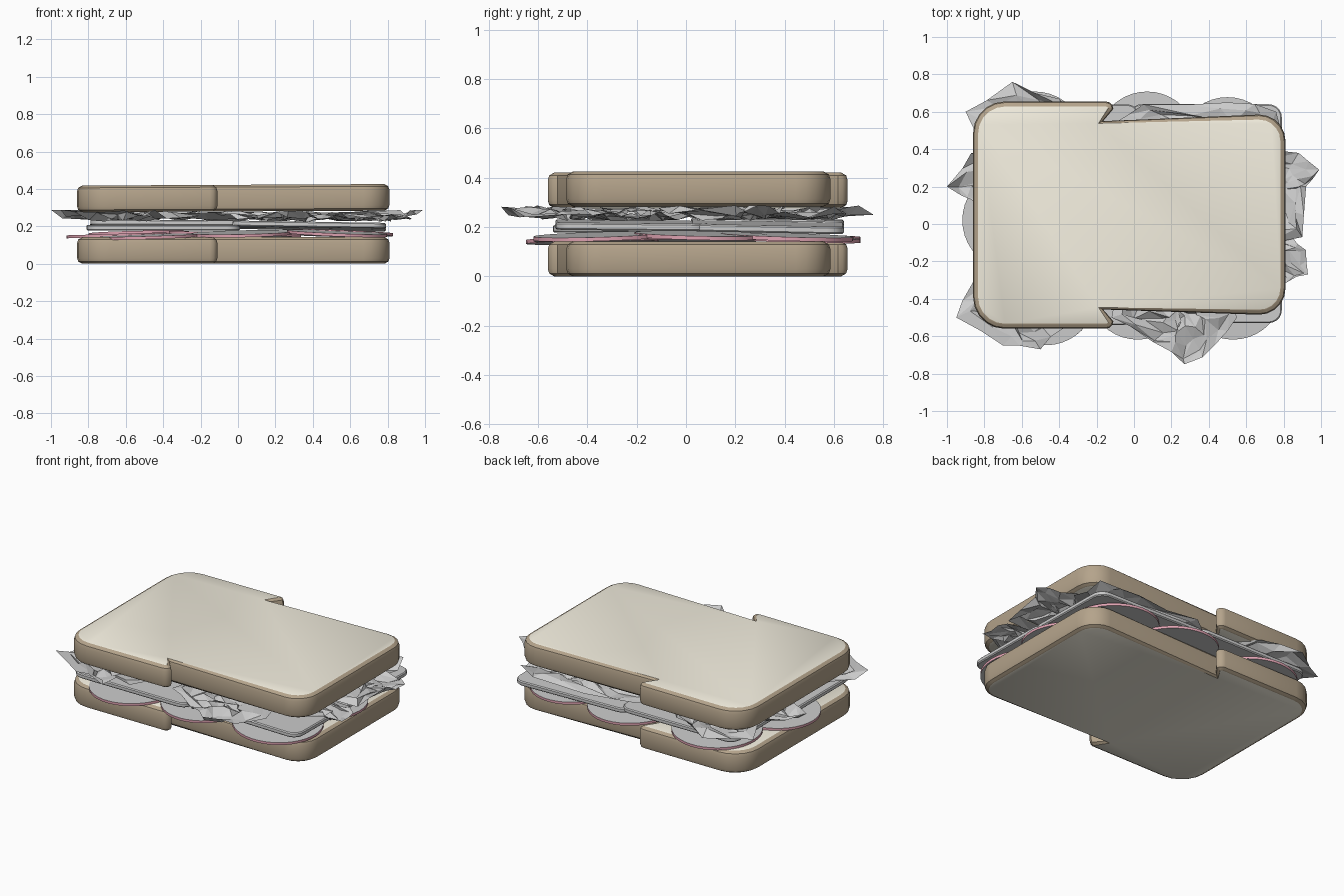
import bpy, bmesh, math, random
from mathutils import Vector

if "Cube" in bpy.data.objects:
    bpy.data.objects.remove(bpy.data.objects["Cube"])

random.seed(4)


def material(name, rgb):
    m = bpy.data.materials.new(name)
    m.diffuse_color = (*rgb, 1)
    m.use_nodes = True
    m.node_tree.nodes["Principled BSDF"].inputs["Base Color"].default_value = m.diffuse_color
    return m


CRUST = material("crust", (0.46, 0.37, 0.26))
CRUMB = material("crumb", (0.90, 0.86, 0.74))
PINK = material("rind", (0.75, 0.37, 0.45))
GREY = material("plain", (0.8, 0.8, 0.8))


def finish(bm, name, mats=(), loc=(0, 0, 0), rot=(0, 0, 0), smooth=True):
    bmesh.ops.recalc_face_normals(bm, faces=bm.faces)
    me = bpy.data.meshes.new(name)
    bm.to_mesh(me)
    bm.free()
    for m in mats:
        me.materials.append(m)
    ob = bpy.data.objects.new(name, me)
    bpy.context.collection.objects.link(ob)
    ob.location, ob.rotation_euler = loc, rot
    if smooth:
        bpy.ops.object.select_all(action='DESELECT')
        ob.select_set(True)
        bpy.context.view_layer.objects.active = ob
        bpy.ops.object.shade_smooth_by_angle(angle=math.radians(35))
    return ob


def arc(cx, cy, r, a0, a1, n):
    return [(cx + r * math.cos(math.radians(a0 + (a1 - a0) * i / n)),
             cy + r * math.sin(math.radians(a0 + (a1 - a0) * i / n))) for i in range(n + 1)]


def inset(pts, d):
    out = []
    for i, p in enumerate(pts):
        a, p, b = Vector(pts[i - 1]), Vector(p), Vector(pts[(i + 1) % len(pts)])
        u, v = (p - a).normalized(), (b - p).normalized()
        n = (Vector((-u.y, u.x)) + Vector((-v.y, v.x))).normalized()
        out.append(p + n * d)
    return out


def stack(outline, layers, name, mats, cap_mat, loc, rot=(0, 0, 0)):
    # Solid made of inset copies of an outline, closed by flat caps
    bm = bmesh.new()
    rings = [[bm.verts.new((p[0], p[1], z)) for p in inset(outline, d)] for d, z in layers]
    n = len(outline)
    for lo, hi in zip(rings, rings[1:]):
        for i in range(n):
            bm.faces.new((lo[i], lo[(i + 1) % n], hi[(i + 1) % n], hi[i]))
    for r in (rings[0], rings[-1]):
        bm.faces.new(r).material_index = cap_mat
    return finish(bm, name, mats, loc, rot)


# Bread: wide crown on the left, notch, narrower loaf on the right
slice_outline = (arc(-0.69, -0.39, 0.17, 180, 270, 5)
                 + arc(-0.15, -0.52, 0.04, 270, 360, 3) + [(-0.165, -0.457)]
                 + arc(0.67, -0.345, 0.14, 270, 360, 5)
                 + arc(0.67, 0.445, 0.14, 0, 90, 5)
                 + [(-0.165, 0.55)] + arc(-0.15, 0.615, 0.04, 0, 90, 3)
                 + arc(-0.69, 0.485, 0.17, 90, 180, 5))
bread_layers = [(0.027, 0), (0.02, 0.004), (0.006, 0.012), (0, 0.03),
                (0, 0.112), (0.006, 0.13), (0.02, 0.138), (0.027, 0.142)]
stack(slice_outline, bread_layers, "bottom_bread", (CRUST, CRUMB), 1, (0, 0, 0))
stack(slice_outline, bread_layers, "top_bread", (CRUST, CRUMB), 1, (0, 0, 0.28), (0, -0.005, 0))

# Cold cuts: x, y, z, tilt x, tilt y
cuts = [(-0.47, -0.38, 0.145, 0.02, -0.03), (0.02, -0.35, 0.160, 0.04, -0.02),
        (0.53, -0.35, 0.162, 0.03, 0.04), (-0.65, 0.02, 0.152, 0, -0.03),
        (-0.10, 0.04, 0.162, 0, 0.02), (0.56, 0.06, 0.166, -0.02, 0.04),
        (-0.53, 0.44, 0.160, -0.03, -0.02), (0.07, 0.44, 0.152, -0.03, 0.02),
        (0.50, 0.41, 0.160, -0.03, 0.03)]
for i, (x, y, z, tx, ty) in enumerate(cuts):
    bm = bmesh.new()
    bmesh.ops.create_cone(bm, cap_ends=True, segments=40, radius1=0.268, radius2=0.268, depth=0.016)
    for f in bm.faces:
        f.material_index = int(abs(f.normal.z) < 0.5)
    finish(bm, f"cold_cut_{i + 1}", (GREY, PINK), (x, y, z), (tx, ty, 0))

# Cheese: four rounded slices, two by two
hx, hy, r = 0.41, 0.31, 0.07
cheese = (arc(-hx + r, -hy + r, r, 180, 270, 5) + arc(hx - r, -hy + r, r, 270, 360, 5)
          + arc(hx - r, hy - r, r, 0, 90, 5) + arc(-hx + r, hy - r, r, 90, 180, 5))
cheese_layers = [(0.006, 0), (0, 0.006), (0, 0.024), (0.006, 0.03)]
for i, (x, y, z, tx, ty) in enumerate([(-0.40, -0.23, 0.178, 0, 0), (0.38, -0.22, 0.192, -0.01, 0.015),
                                       (-0.38, 0.33, 0.202, -0.01, 0.005), (0.38, 0.33, 0.185, -0.02, 0.02)]):
    stack(cheese, cheese_layers, f"cheese_{i + 1}", (), 0, (x, y, z), (tx, ty, 0))


def leaf(name, pts, rim_z):
    # Crumpled sheet: jittered rings shrinking from a ragged outline to its middle
    edge = []
    for i, p in enumerate(pts):
        a, b = Vector(p), Vector(pts[(i + 1) % len(pts)])
        k = (b - a).length * 0.08
        edge += [a, (a + b) / 2 + Vector((random.uniform(-k, k), random.uniform(-k, k)))]
    mid = sum(edge, Vector((0, 0))) / len(edge)
    bm = bmesh.new()
    rings = []
    for t in (1, 0.82, 0.62, 0.4, 0.2):
        ring = []
        for p in edge:
            q = mid + (p - mid) * t
            if t < 1:
                q += Vector((random.uniform(-0.025, 0.025), random.uniform(-0.025, 0.025)))
            base = 0.25 + (rim_z - 0.25) * t ** 3
            z = min(0.288, max(0.222, base + random.uniform(-0.026, 0.026)))
            ring.append(bm.verts.new((q.x, q.y, z)))
        rings.append(ring)
    n = len(edge)
    for a, b in zip(rings, rings[1:]):
        for i in range(n):
            j = (i + 1) % n
            bm.faces.new((a[i], a[j], b[j]))
            bm.faces.new((a[i], b[j], b[i]))
    c = bm.verts.new((mid.x, mid.y, 0.25))
    for i in range(n):
        bm.faces.new((rings[-1][i], rings[-1][(i + 1) % n], c))
    finish(bm, name, smooth=False)


# Lettuce leaves: outlines read from the top
leaf("lettuce_back_left", [(-0.9, 0.6), (-0.65, 0.76), (-0.4, 0.67), (-0.2, 0.5), (-0.3, 0.15), (-0.7, 0.2)], 0.265)
leaf("lettuce_left", [(-1.0, 0.2), (-0.87, 0.38), (-0.5, 0.4), (-0.2, 0.1), (-0.45, -0.15), (-0.87, 0.13)], 0.28)
leaf("lettuce_front_left", [(-0.95, -0.5), (-0.86, -0.31), (-0.5, -0.05), (-0.2, -0.3), (-0.38, -0.56),
                            (-0.5, -0.67), (-0.7, -0.65)], 0.265)
leaf("lettuce_front", [(-0.12, -0.5), (0.1, -0.63), (0.27, -0.75), (0.43, -0.65), (0.55, -0.5),
                       (0.4, -0.1), (0, -0.1)], 0.265)
leaf("lettuce_right_front", [(0.93, -0.27), (0.92, -0.14), (0.84, -0.06), (0.5, 0.05), (0.3, -0.2),
                             (0.5, -0.42), (0.82, -0.31)], 0.25)
leaf("lettuce_right", [(0.99, 0.29), (0.88, 0.38), (0.6, 0.4), (0.3, 0.2), (0.5, -0.1), (0.9, -0.07), (0.92, 0.2)], 0.272)
leaf("lettuce_back", [(-0.12, 0.53), (0.05, 0.64), (0.5, 0.65), (0.76, 0.6), (0.79, 0.4), (0.4, 0.1), (0, 0.1)], 0.26)
leaf("lettuce_middle", [(-0.4, -0.2), (0, -0.35), (0.4, -0.2), (0.3, 0.25), (-0.1, 0.35)], 0.255)
